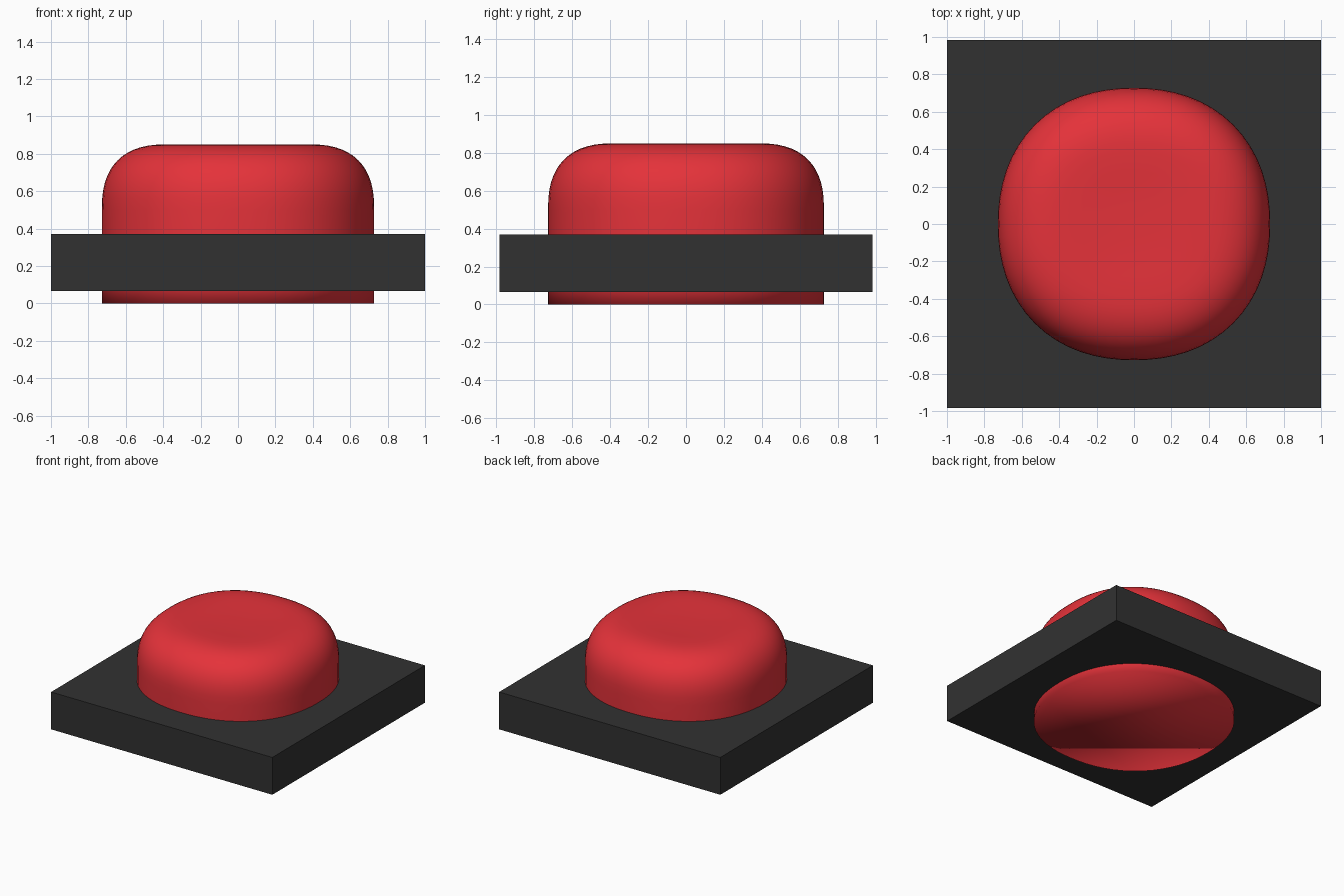
import bpy, bmesh
from math import sin, cos, pi

if "Cube" in bpy.data.objects:
    bpy.data.objects.remove(bpy.data.objects["Cube"], do_unlink=True)


def make_material(name, rgb):
    mat = bpy.data.materials.new(name)
    mat.use_nodes = True
    mat.diffuse_color = (*rgb, 1)
    mat.node_tree.nodes["Principled BSDF"].inputs["Base Color"].default_value = (*rgb, 1)
    return mat


def add_object(name, bm, mat, smooth=False):
    bmesh.ops.recalc_face_normals(bm, faces=bm.faces)
    for face in bm.faces:
        face.smooth = smooth
    mesh = bpy.data.meshes.new(name)
    bm.to_mesh(mesh)
    bm.free()
    mesh.materials.append(mat)
    obj = bpy.data.objects.new(name, mesh)
    bpy.context.collection.objects.link(obj)
    return obj


def spow(value, power):
    return abs(value) ** power * (1 if value >= 0 else -1)


def squircle(bm, radius, z, exponent, count=64):
    """Ring of vertices on a rounded-square outline."""
    ring = []
    for i in range(count):
        a = 2 * pi * i / count
        c, s = cos(a), sin(a)
        r = radius / (abs(c) ** exponent + abs(s) ** exponent) ** (1 / exponent)
        ring.append(bm.verts.new((r * c, r * s, z)))
    return ring


red = make_material("button red", (0.78, 0.032, 0.042))
charcoal = make_material("charcoal", (0.031, 0.031, 0.031))

# Square base plate
bm = bmesh.new()
bmesh.ops.create_cube(bm, size=1)
bmesh.ops.scale(bm, vec=(2.0, 1.97, 0.305), verts=bm.verts)
bmesh.ops.translate(bm, vec=(0, 0, 0.2175), verts=bm.verts)
add_object("base_plate", bm, charcoal)

# Button profile: straight wall, rounded shoulder, faintly dished top
WALL, SHOULDER, ROUND = 0.728, 0.50, 0.35
profile = [(WALL, 0), (WALL, 0.12), (WALL, 0.25), (WALL, 0.38)]
STEPS = 14
for i in range(STEPS + 1):
    a = pi / 2 * i / STEPS
    profile.append((WALL - ROUND + ROUND * spow(cos(a), 0.8) if i < STEPS else WALL - ROUND,
                    SHOULDER + ROUND * spow(sin(a), 0.8)))
profile += [(0.28, 0.847), (0.18, 0.843), (0.08, 0.841)]

# Button, squarer in plan towards the top
bm = bmesh.new()
rings = []
for radius, z in profile:
    squareness = 2.2 + 0.5 * max(0, (WALL - radius) / WALL)
    rings.append(squircle(bm, radius, z, squareness))
for low, high in zip(rings, rings[1:]):
    for i in range(len(low)):
        j = (i + 1) % len(low)
        bm.faces.new((low[i], low[j], high[j], high[i]))
bm.faces.new(rings[0][::-1])
bm.faces.new(rings[-1])
add_object("push_button", bm, red, smooth=True)
